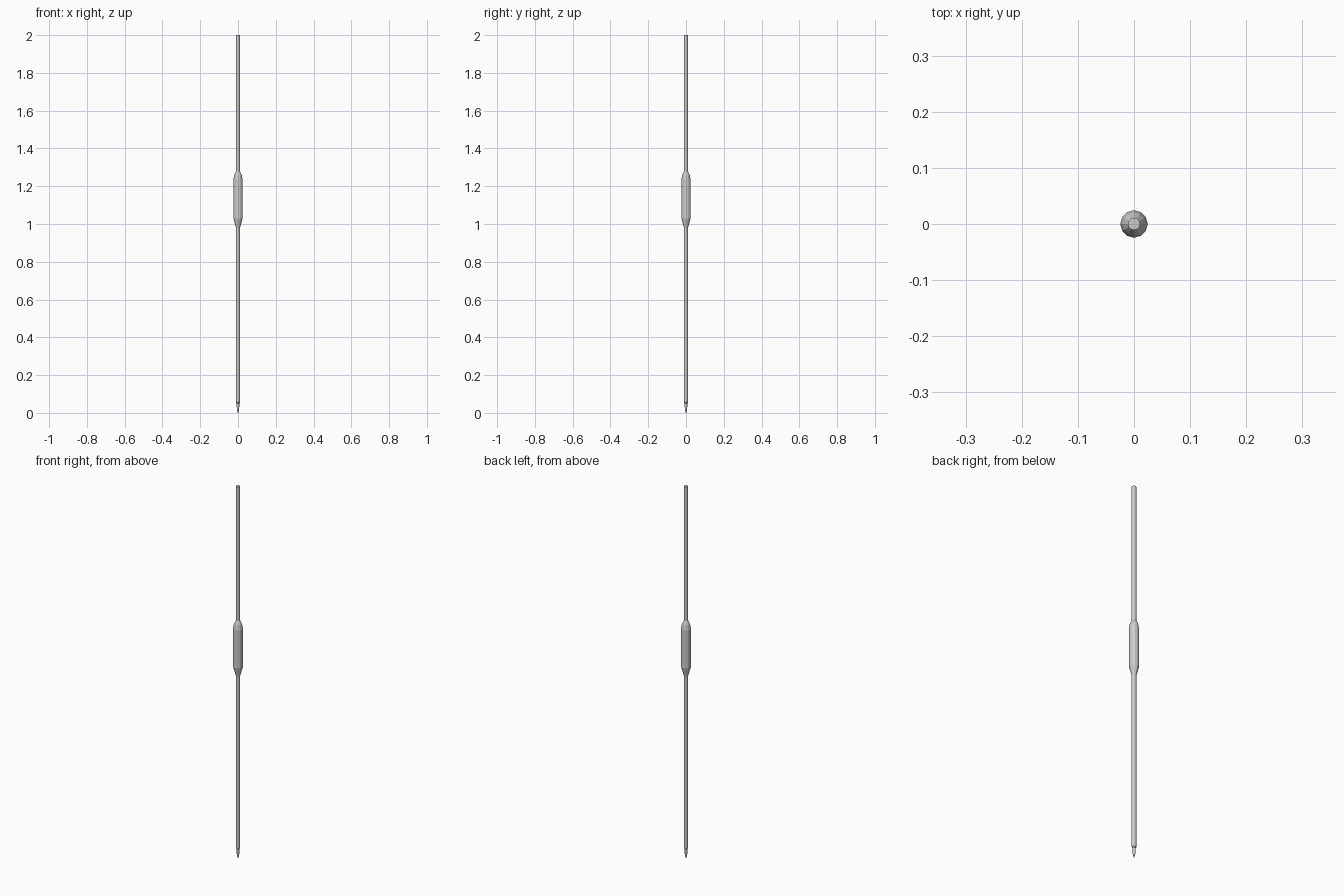
import bpy, bmesh
from math import cos, sin, pi

if "Cube" in bpy.data.objects:
    bpy.data.objects.remove(bpy.data.objects["Cube"])


def lathe(name, profile, sides):
    """Closed turned solid from (radius, z) pairs."""
    bm = bmesh.new()
    rings = [[bm.verts.new((r * cos(2 * pi * i / sides), r * sin(2 * pi * i / sides), z))
              for i in range(sides)] for r, z in profile]
    for a, b in zip(rings, rings[1:]):
        for i in range(sides):
            j = (i + 1) % sides
            bm.faces.new((a[i], a[j], b[j], b[i]))
    bm.faces.new(rings[0][::-1])
    bm.faces.new(rings[-1])
    mesh = bpy.data.meshes.new(name)
    bm.to_mesh(mesh)
    bm.free()
    obj = bpy.data.objects.new(name, mesh)
    bpy.context.collection.objects.link(obj)
    return obj


# One continuous turned body: pointed tip, lower shaft, swollen grip, upper shaft
lathe("shaft_with_grip", [
    (0.002, 0.0), (0.006, 0.018), (0.0075, 0.05), (0.0108, 0.054),
    (0.0108, 0.98), (0.0245, 1.03), (0.0245, 1.235),
    (0.020, 1.258), (0.0108, 1.278), (0.0108, 2.0)], 12)
